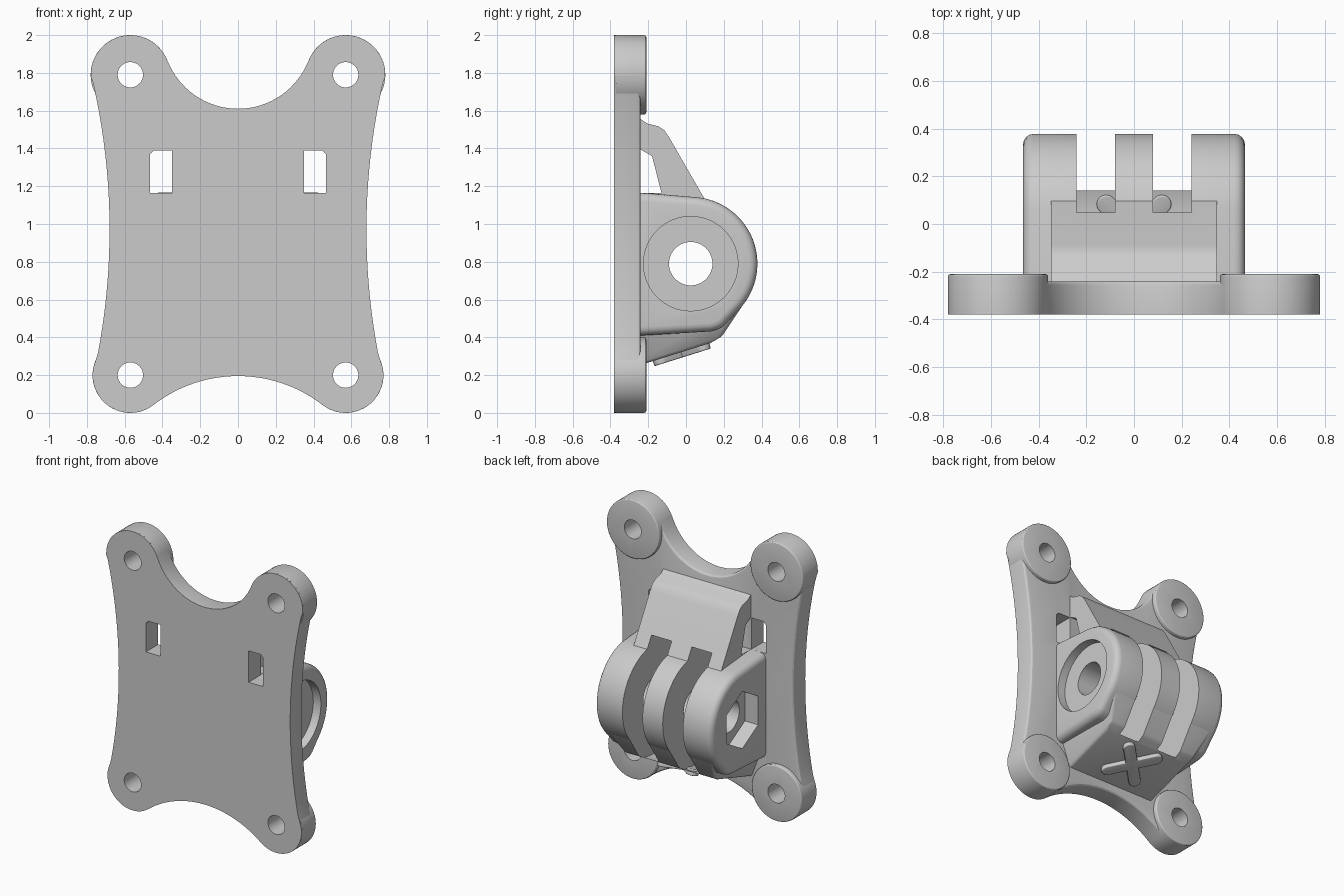
import bpy, bmesh
from math import sin, cos, radians, pi
from mathutils import Matrix, Vector

cube = bpy.data.objects.get("Cube")
if cube:
    bpy.data.objects.remove(cube, do_unlink=True)

grey = bpy.data.materials.new("plain grey")
grey.use_nodes = True
COLOUR = (0.6, 0.6, 0.6, 1)
grey.diffuse_color = COLOUR
grey.node_tree.nodes["Principled BSDF"].inputs["Base Color"].default_value = COLOUR


def arc(cx, cy, r, start, end, n):
    """Points on an arc, angles in degrees."""
    steps = [radians(start + (end - start) * i / n) for i in range(n + 1)]
    return [(cx + r * cos(t), cy + r * sin(t)) for t in steps]


def circle(cx, cy, r, n=48, turn=0):
    return arc(cx, cy, r, turn, turn + 360, n)[:-1]


def add_object(name, bm):
    bmesh.ops.recalc_face_normals(bm, faces=bm.faces[:])
    mesh = bpy.data.meshes.new(name)
    bm.to_mesh(mesh)
    bm.free()
    mesh.materials.append(grey)
    obj = bpy.data.objects.new(name, mesh)
    bpy.context.collection.objects.link(obj)
    return obj


def prism(name, pts, a, b, axis="X", rim=0):
    """Extrude a profile from a to b; rim rounds the edges of the b end."""
    def place(p, d):
        return (d, p[0], p[1]) if axis == "X" else (p[0], d, p[1])
    bm = bmesh.new()
    ends = [[bm.verts.new(place(p, d)) for p in pts] for d in (a, b)]
    bm.faces.new(ends[0])
    cap = bm.faces.new(ends[1])
    for i in range(len(pts)):
        j = (i + 1) % len(pts)
        bm.faces.new((ends[0][i], ends[0][j], ends[1][j], ends[1][i]))
    bmesh.ops.recalc_face_normals(bm, faces=bm.faces[:])
    if rim:
        bmesh.ops.bevel(bm, geom=list(cap.edges), offset=rim, segments=3,
                        profile=0.5, affect="EDGES")
    return add_object(name, bm)


def finish(obj, cutters=(), rounding=0):
    """Round, cut, bake the modifiers and shade."""
    if rounding:
        bev = obj.modifiers.new("round", "BEVEL")
        bev.width, bev.segments = rounding, 4
        bev.limit_method, bev.angle_limit = "ANGLE", radians(25)
    for cutter in cutters:
        cut = obj.modifiers.new("cut", "BOOLEAN")
        cut.operation, cut.object, cut.solver = "DIFFERENCE", cutter, "EXACT"
    bpy.context.view_layer.update()
    graph = bpy.context.evaluated_depsgraph_get()
    mesh = bpy.data.meshes.new_from_object(obj.evaluated_get(graph))
    obj.modifiers.clear()
    obj.data = mesh
    bpy.ops.object.select_all(action="DESELECT")
    obj.select_set(True)
    bpy.context.view_layer.objects.active = obj
    bpy.ops.object.shade_smooth_by_angle(angle=radians(28))


FRONT, PLATE_BACK, BOSS_BACK = -0.38, -0.24, -0.21
AXLE = (0.025, 0.79)
corners = [(s * 0.57, z, r) for s in (-1, 1) for z, r in ((0.2, 0.2), (1.79, 0.21))]

# Cutters
screw_holes = [prism("screw_hole_cutter", circle(x, z, 0.067), -0.5, 0, "Y")
               for x, z, r in corners]
strap_slots = []
for s in (-1, 1):
    slot = [(s * x, z) for x, z in ((0.35, 1.165), (0.465, 1.165), (0.465, 1.37),
                                    (0.445, 1.39), (0.35, 1.39))]
    strap_slots.append(prism("strap_slot_cutter", slot, -0.5, -0.1, "Y"))
tunnel = prism("strap_tunnel_cutter",
               [(-0.242, 1.165), (-0.242, 1.395), (-0.18, 1.36), (-0.13, 1.165)], -0.6, 0.6)
sweep = [(max(y, -0.22), z) for y, z in circle(*AXLE, 0.43, 96)]
clean = [p for i, p in enumerate(sweep)
         if not (p[0] == sweep[i - 1][0] == sweep[(i + 1) % 96][0])]
finger_slots = [prism("finger_slot_cutter", clean, x - 0.08, x + 0.08) for x in (-0.16, 0.16)]
bolt_hole = prism("bolt_hole_cutter", circle(*AXLE, 0.115), -0.7, 0.7)
washer_recess = prism("washer_recess_cutter", circle(*AXLE, 0.25, 64), 0.405, 0.7)
nut_recess = prism("nut_recess_cutter", circle(*AXLE, 0.205, 6, 30), -0.7, -0.36)
axle_cuts = finger_slots + [bolt_hole, washer_recess, nut_recess]

# Mounting plate with scooped edges
half = (arc(0, -0.535, 0.73, 90, 52.2, 12) + arc(0.57, 0.2, 0.2, -127.8, 12, 16)[1:]
        + arc(4.18, 0.97, 3.5, 192, 167.2, 20)[1:]
        + arc(0.57, 1.79, 0.21, -12, 158.9, 20)[1:]
        + arc(0, 2.01, 0.4, -21.1, -90, 16)[1:])
half[0], half[-1] = (0, half[0][1]), (0, half[-1][1])
outline = half + [(-x, z) for x, z in half[-2:0:-1]]
plate = prism("mounting_plate", outline, FRONT, PLATE_BACK, "Y", 0.02)
finish(plate, screw_holes + strap_slots)

# Raised corner bosses
for (x, z, r), hole in zip(corners, screw_holes):
    boss = prism("corner_boss", circle(x, z, r, 64), FRONT + 0.01, BOSS_BACK, "Y", 0.012)
    finish(boss, [hole])

# Hinge barrel with three fingers
barrel_profile = ([(-0.32, 1.168), (-0.2, 1.163)] + arc(*AXLE, 0.353, 84, -48, 40)
                  + arc(0.11, 0.58, 0.15, -52, -84, 5) + [(-0.32, 0.405)])
barrel = prism("hinge_barrel", barrel_profile, -0.465, 0.465)
finish(barrel, axle_cuts, 0.045)

# Upper brace with the strap tunnel under it
brace_profile = [(-0.3, 1.56), (-0.24, 1.555), (-0.205, 1.532), (-0.145, 1.517),
                 (-0.115, 1.497), (-0.09, 1.46), (0.1, 1.13), (0.1, 1.1), (-0.3, 1.1)]
brace = prism("upper_brace", brace_profile, -0.347, 0.347)
finish(brace, [tunnel] + finger_slots)

# Lower brace, tapering towards its underside
bm = bmesh.new()
for y, z, w in ((-0.3, 0.235, 0.35), (0.13, 0.37, 0.35), (0.19, 0.405, 0.36),
                (0.33, 0.615, 0.43), (0.2, 0.615, 0.42), (-0.3, 0.45, 0.43)):
    for s in (-1, 1):
        bm.verts.new((s * w, y, z))
bmesh.ops.convex_hull(bm, input=bm.verts[:])
bmesh.ops.dissolve_limit(bm, angle_limit=0.01, verts=bm.verts[:], edges=bm.edges[:])
lower = add_object("lower_brace", bm)
finish(lower, axle_cuts, 0.015)

# Raised cross on the underside
slope = Vector((0, 0.43, 0.135)).normalized()
frame = Matrix((Vector((1, 0, 0)), slope, Vector((1, 0, 0)).cross(slope))).transposed().to_4x4()
frame.translation = (0, -0.025, 0.318)
bar = arc(0.165, 0, 0.04, -90, 90, 8) + arc(-0.165, 0, 0.04, 90, 270, 8)
for turn in (45, 135):
    bm = bmesh.new()
    base = bm.faces.new([bm.verts.new((x, y, -0.025)) for x, y in bar])
    top = bmesh.ops.extrude_face_region(bm, geom=[base])["geom"]
    bmesh.ops.translate(bm, vec=(0, 0, 0.045),
                        verts=[v for v in top if isinstance(v, bmesh.types.BMVert)])
    bm.transform(frame @ Matrix.Rotation(radians(turn), 4, "Z"))
    finish(add_object("underside_cross_bar", bm), (), 0.006)

# Remove the cutters
for obj in screw_holes + strap_slots + [tunnel] + axle_cuts:
    bpy.data.objects.remove(obj, do_unlink=True)
